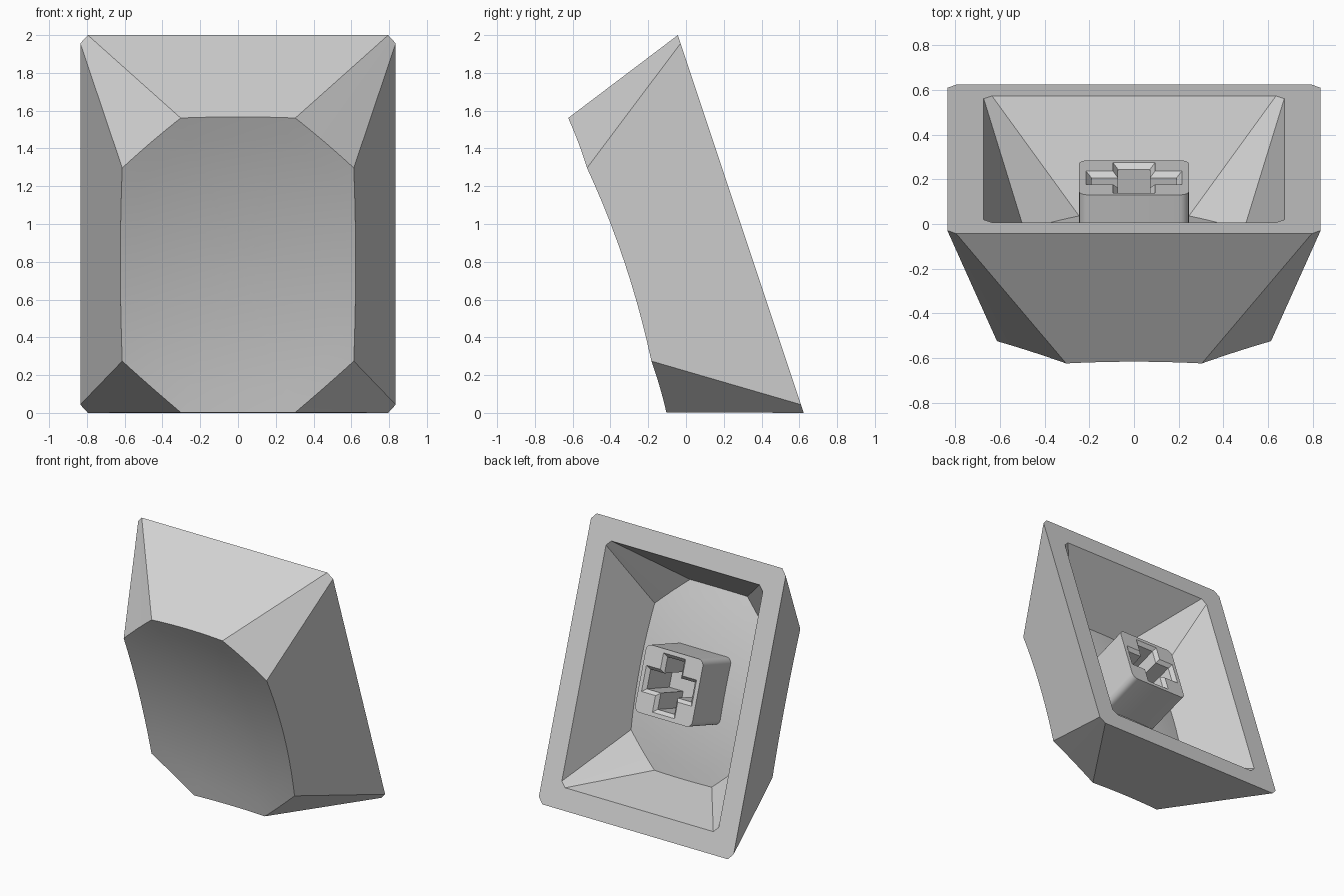
import bpy, bmesh, math
from mathutils import Matrix, Vector

if "Cube" in bpy.data.objects:
    bpy.data.objects.remove(bpy.data.objects["Cube"])

# Local frame: x across, y along the cap, z from open rim (0) to dished top.
TILT = math.pi / 2 + math.atan(1 / 3)
PLACE = Matrix.Translation((0, 0.29, 1)) @ Matrix.Rotation(TILT, 4, 'X')

grey = bpy.data.materials.new("light_grey")
grey.diffuse_color = (0.65, 0.65, 0.65, 1)
grey.use_nodes = True
grey.node_tree.nodes["Principled BSDF"].inputs["Base Color"].default_value = grey.diffuse_color


def finish(bm, name, smooth=True):
    bmesh.ops.recalc_face_normals(bm, faces=bm.faces)
    mesh = bpy.data.meshes.new(name)
    bm.to_mesh(mesh)
    bm.free()
    ob = bpy.data.objects.new(name, mesh)
    bpy.context.collection.objects.link(ob)
    mesh.materials.append(grey)
    ob.matrix_world = PLACE
    if smooth:
        bpy.ops.object.select_all(action='DESELECT')
        ob.select_set(True)
        bpy.context.view_layer.objects.active = ob
        bpy.ops.object.shade_smooth_by_angle(angle=math.radians(24))
    return ob


def bridge(bm, a, b):
    n = len(a)
    for i in range(n):
        j = (i + 1) % n
        bm.faces.new((a[i], a[j], b[j], b[i]))


def octagon(ax, ay, bx, by, steps=10):
    """Rectangle with cut corners, through (ax, ay) and (bx, by), edges subdivided."""
    c = [(ax, ay), (bx, by), (bx, -by), (ax, -ay),
         (-ax, -ay), (-bx, -by), (-bx, by), (-ax, ay)]
    pts = []
    for i in range(8):
        p, q = Vector(c[i]), Vector(c[(i + 1) % 8])
        pts += [p.lerp(q, k / steps) for k in range(steps)]
    return pts


def dished_skin(bm, low, high, height, centre, radius):
    """Tapered wall closed by a spherical dish; returns its open rim."""
    def dish(p):
        return centre + p.length_squared / (2 * radius)
    rim, edge = [], []
    for p, q in zip(low, high):
        t = 1.0
        for _ in range(6):
            t = dish(p.lerp(q, t)) / height
        edge.append(p.lerp(q, t))
        rim.append(bm.verts.new((p.x, p.y, 0)))
    prev = rim
    for s in (1, 0.85, 0.7, 0.55, 0.4, 0.25, 0.1):
        ring = [bm.verts.new((p.x * s, p.y * s, dish(p * s))) for p in edge]
        bridge(bm, prev, ring)
        prev = ring
    tip = bm.verts.new((0, 0, centre))
    for i in range(len(prev)):
        bm.faces.new((prev[i], prev[(i + 1) % len(prev)], tip))
    return rim


# Hollow cap: outer skin, inner skin and the flat rim joining them
bm = bmesh.new()
outer = dished_skin(bm, octagon(0.795, 1.054, 0.835, 1.008),
                    octagon(0.305, 0.822, 0.61, 0.533), 0.687, 0.606, 4.6)
inner = dished_skin(bm, octagon(0.635, 0.894, 0.672, 0.855),
                    octagon(0.248, 0.692, 0.488, 0.452), 0.495, 0.434, 4.2)
bridge(bm, outer, inner)
finish(bm, "cap_shell")


def prism(name, layers, smooth):
    """Closed solid through a stack of (outline, height) layers."""
    bm = bmesh.new()
    rings = [[bm.verts.new((x, y, z)) for x, y in pts] for pts, z in layers]
    for a, b in zip(rings, rings[1:]):
        bridge(bm, a, b)
    bm.faces.new(rings[0])
    bm.faces.new(rings[-1])
    return finish(bm, name, smooth)


def rounded_square(h, r, n=6):
    return [((h - r) * sx + r * math.cos(a), (h - r) * sy + r * math.sin(a))
            for c, (sx, sy) in enumerate([(1, 1), (-1, 1), (-1, -1), (1, -1)])
            for a in [(c + k / n) * math.pi / 2 for k in range(n + 1)]]


def cross(w, l):
    return [(l, -w), (l, w), (w, w), (w, l), (-w, l), (-w, w),
            (-l, w), (-l, -w), (-w, -w), (-w, -l), (w, -l), (w, -w)]


# Mounting stem with a chamfered cross-shaped socket
square = rounded_square(0.245, 0.045)
stem = prism("stem", [(square, 0.087), (square, 0.5)], True)
cutter = prism("socket_cutter", [(cross(0.105, 0.225), 0.077), (cross(0.095, 0.215), 0.087),
                                 (cross(0.071, 0.19), 0.112), (cross(0.071, 0.19), 0.40)], False)
cutter.hide_render = True
cutter.hide_viewport = True
cut = stem.modifiers.new("socket", 'BOOLEAN')
cut.operation = 'DIFFERENCE'
cut.solver = 'EXACT'
cut.object = cutter
